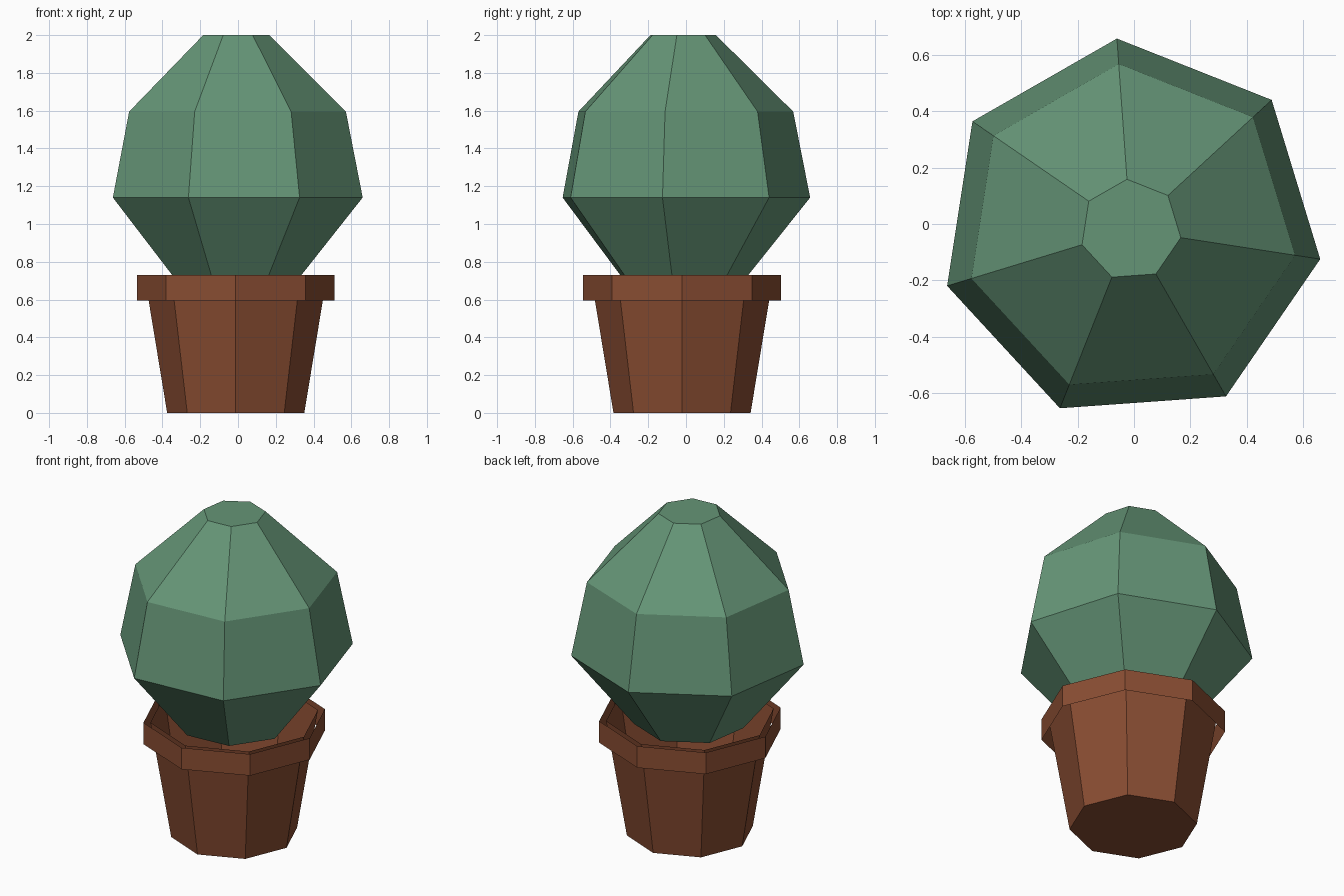
import bpy, bmesh, math

if "Cube" in bpy.data.objects:
    bpy.data.objects.remove(bpy.data.objects["Cube"])

CX, CY = -0.012, -0.021  # shared axis of pot and plant


def material(name, rgb):
    m = bpy.data.materials.new(name)
    m.diffuse_color = (*rgb, 1)
    m.use_nodes = True
    m.node_tree.nodes["Principled BSDF"].inputs["Base Color"].default_value = m.diffuse_color
    return m


def lathe(name, profile, sides, start_deg, mat, cap_bottom=False, cap_top=False):
    """Spin a (radius, z) profile, listed bottom to top, into flat facets."""
    bm = bmesh.new()
    rings = []
    for r, z in profile:
        ring = []
        for i in range(sides):
            a = math.radians(start_deg) + math.tau * i / sides
            ring.append(bm.verts.new((CX + r * math.cos(a), CY + r * math.sin(a), z)))
        rings.append(ring)
    for lo, hi in zip(rings, rings[1:]):
        for i in range(sides):
            j = (i + 1) % sides
            bm.faces.new((lo[i], lo[j], hi[j], hi[i]))
    if cap_bottom:
        bm.faces.new(rings[0][::-1])
    if cap_top:
        bm.faces.new(rings[-1])
    me = bpy.data.meshes.new(name)
    bm.to_mesh(me)
    bm.free()
    me.materials.append(mat)
    ob = bpy.data.objects.new(name, me)
    bpy.context.collection.objects.link(ob)
    return ob


terracotta = material("terracotta", (0.25, 0.074, 0.032))
green = material("cactus green", (0.13, 0.30, 0.183))

# hollow tapered pot, open at the top
lathe("pot", [(0.363, 0), (0.483, 0.728)], 8, 0, terracotta, cap_bottom=True)
# thin open band around the pot mouth
lathe("pot_rim", [(0.523, 0.595), (0.523, 0.73)], 8, 0, terracotta)
# seven-sided cactus body
lathe("cactus", [(0.32, 0.69), (0.68, 1.14), (0.59, 1.595), (0.18, 2.0)],
      7, 94.1, green, cap_bottom=True, cap_top=True)
